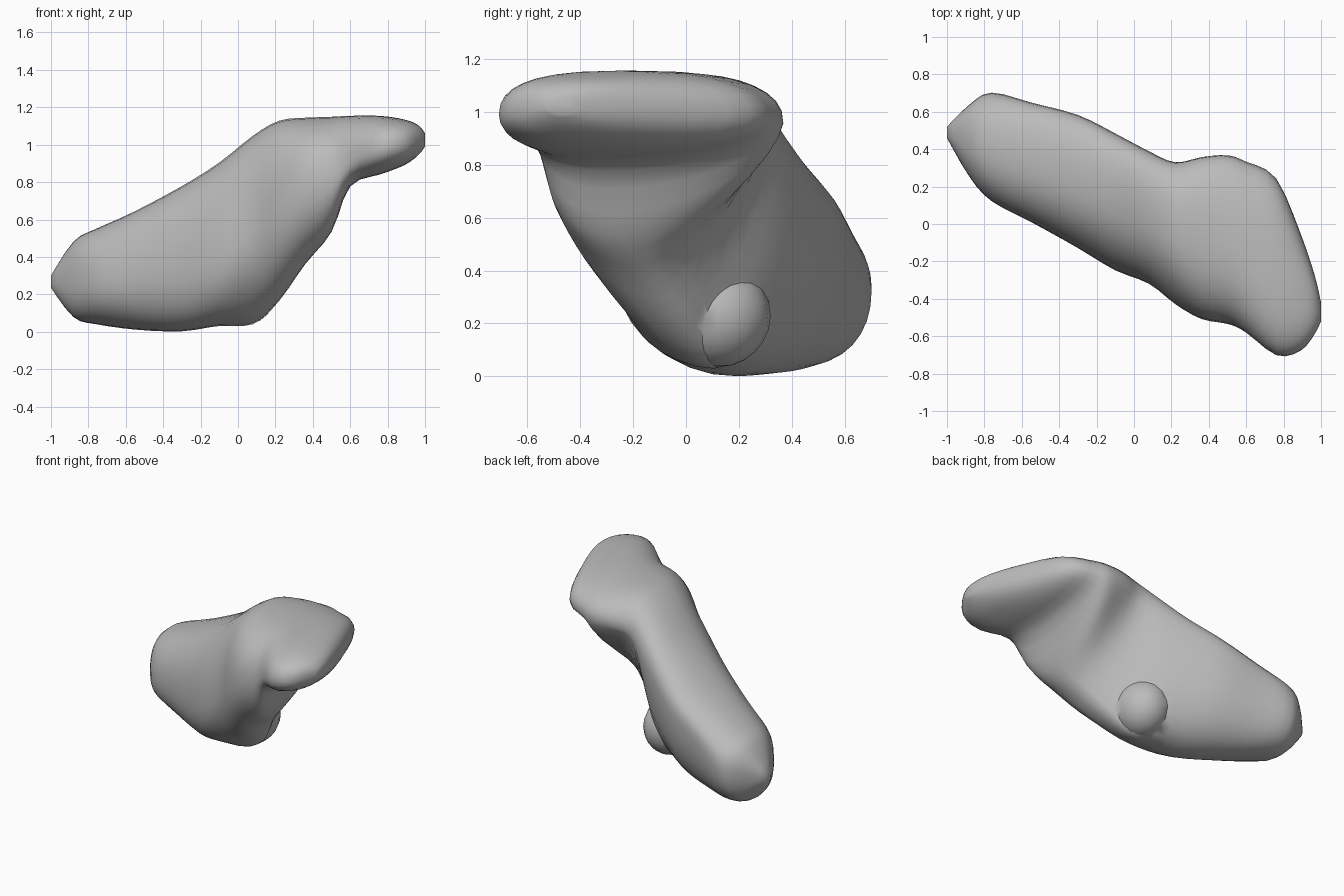
import bpy, bmesh, math

if "Cube" in bpy.data.objects:
    bpy.data.objects.remove(bpy.data.objects["Cube"])

STEPS = 3     # rings between two sections
SEGS = 32     # points around a ring

# Cross-sections along x:
# x, y low, y high, z low, z high, y of bottom, y of top, z of front side, z of back side
SECTIONS = [
    (-1.00, .46, .52, .235, .30, .49, .49, .26, .27),
    (-.88, .25, .64, .075, .485, .44, .45, .26, .32),
    (-.76, .12, .705, .04, .55, .43, .42, .27, .33),
    (-.55, .01, .65, .01, .645, .32, .33, .30, .46),
    (-.30, -.13, .585, .00, .78, .17, .23, .34, .58),
    (-.10, -.25, .485, .03, .905, .12, .14, .38, .69),
    (.08, -.32, .39, .035, 1.05, .10, .06, .53, .81),
    (.22, -.43, .33, .16, 1.13, .02, .03, .65, .92),
    (.36, -.51, .36, .36, 1.145, -.12, -.02, .77, .95),
    (.50, -.535, .37, .53, 1.15, -.25, -.10, .82, .96),
    (.60, -.58, .335, .78, 1.155, -.30, -.15, .92, .97),
    (.76, -.705, .25, .84, 1.155, -.38, -.30, .98, .99),
    (.89, -.68, -.05, .89, 1.135, -.42, -.40, 1.00, 1.01),
    (.965, -.59, -.27, .945, 1.105, -.45, -.43, 1.02, 1.02),
    (1.00, -.52, -.42, .99, 1.06, -.47, -.47, 1.02, 1.03),
]


def blend(a, b, c, d, t):
    """Smooth curve from b to c."""
    return .5 * (2 * b + (c - a) * t + (2 * a - 5 * b + 4 * c - d) * t * t
                 + (3 * b - a - 3 * c + d) * t ** 3)


def section_at(i, t):
    p = [SECTIONS[min(max(i + k, 0), len(SECTIONS) - 1)] for k in (-1, 0, 1, 2)]
    return [blend(*v, t) for v in zip(*p)]


def hump(x, centre, width):
    return math.exp(-((x - centre) / width) ** 2)


def fullness(x, back, top):
    """Roundness of one quarter of a ring: 2 is an ellipse, 1 is a straight line."""
    if top:
        return 2.35 if back else 2.4 + .15 * hump(x, .2, .25)
    if back:
        return 2.25 - 1.25 * hump(x, .27, .3)     # hollow under the back of the head
    return 2.25 - .45 * hump(x, .15, .25)


def ring_points(s):
    x, y0, y1, z0, z1, yb, yt, zf, zk = s
    for k in range(SEGS):
        a = math.tau * k / SEGS
        c, n = math.cos(a), math.sin(a)
        e = 2 / fullness(x, c > 0, n > 0)
        ym, ye = (yt if n > 0 else yb), (y1 if c > 0 else y0)
        zm, ze = (zk if c > 0 else zf), (z1 if n > 0 else z0)
        yield (x, ym + (ye - ym) * abs(c) ** e, zm + (ze - zm) * abs(n) ** e)


def add_object(name, bm):
    mesh = bpy.data.meshes.new(name)
    bm.to_mesh(mesh)
    bm.free()
    mesh.materials.append(grey)
    ob = bpy.data.objects.new(name, mesh)
    bpy.context.collection.objects.link(ob)
    return ob


grey = bpy.data.materials.new("plain grey")
grey.diffuse_color = (.5, .5, .5, 1)
grey.use_nodes = True
grey.node_tree.nodes["Principled BSDF"].inputs["Base Color"].default_value = grey.diffuse_color

# Lofted body and head in one skin
bm = bmesh.new()
params = [(i, j / STEPS) for i in range(len(SECTIONS) - 1) for j in range(STEPS)]
params.append((len(SECTIONS) - 2, 1.0))
rings = [[bm.verts.new(p) for p in ring_points(section_at(i, t))] for i, t in params]
for r0, r1 in zip(rings, rings[1:]):
    for k in range(SEGS):
        m = (k + 1) % SEGS
        bm.faces.new((r0[k], r0[m], r1[m], r1[k]))
bm.faces.new(rings[0])
bm.faces.new(rings[-1])

# Soften the seams between the ring quarters
inner = [v for r in rings[2:-2] for v in r]
bmesh.ops.smooth_vert(bm, verts=inner, factor=.4, use_axis_x=False,
                      use_axis_y=True, use_axis_z=True)
bmesh.ops.recalc_face_normals(bm, faces=bm.faces)
body = add_object("body", bm)

# Low belly bulge, merged into the body
bm = bmesh.new()
bmesh.ops.create_uvsphere(bm, u_segments=20, v_segments=12, radius=1)
for v in bm.verts:
    v.co = (.03 + .18 * v.co.x, .12 + .20 * v.co.y, .23 + .195 * v.co.z)
bulge = add_object("belly_bulge", bm)
bulge.hide_render = True
bulge.hide_set(True)

bpy.context.view_layer.objects.active = body
body.select_set(True)
union = body.modifiers.new("merge bulge", 'BOOLEAN')
union.operation = 'UNION'
union.solver = 'EXACT'
union.object = bulge
bpy.ops.object.modifier_apply(modifier=union.name)
bpy.data.objects.remove(bulge)
bpy.ops.object.shade_smooth_by_angle(angle=math.radians(45))
